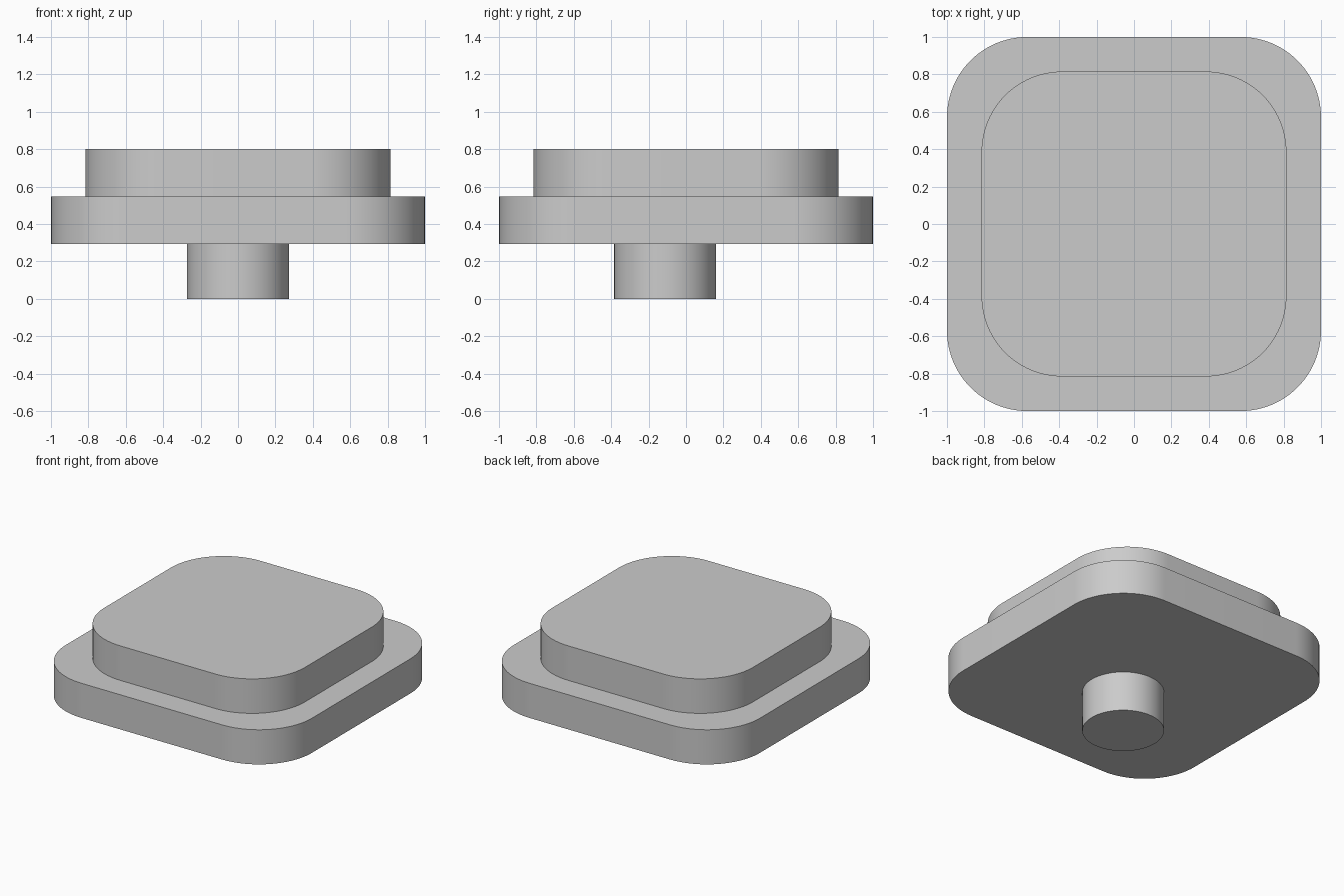
import bpy
import bmesh
from math import cos, sin, pi, radians

cube = bpy.data.objects.get("Cube")
if cube:
    bpy.data.objects.remove(cube, do_unlink=True)

GREY = (0.6, 0.6, 0.6, 1)
grey = bpy.data.materials.new("plain_grey")
grey.use_nodes = True
grey.diffuse_color = GREY
grey.node_tree.nodes["Principled BSDF"].inputs["Base Color"].default_value = GREY


def rounded_slab(name, half, radius, bottom, top, y=0, steps=24):
    """Extrude a square with rounded corners; half == radius gives a cylinder."""
    inner = half - radius
    bm = bmesh.new()
    outline = []
    for corner, (sx, sy) in enumerate([(1, 1), (-1, 1), (-1, -1), (1, -1)]):
        for i in range(steps + 1):
            a = (corner + i / steps) * pi / 2
            outline.append(bm.verts.new((sx * inner + radius * cos(a),
                                         y + sy * inner + radius * sin(a), bottom)))
    base = bm.faces.new(outline)
    lid = bmesh.ops.extrude_face_region(bm, geom=[base], use_keep_orig=True)
    bmesh.ops.translate(bm, vec=(0, 0, top - bottom),
                        verts=[g for g in lid["geom"] if isinstance(g, bmesh.types.BMVert)])
    bmesh.ops.remove_doubles(bm, verts=bm.verts, dist=1e-5)
    bmesh.ops.recalc_face_normals(bm, faces=bm.faces)
    mesh = bpy.data.meshes.new(name)
    bm.to_mesh(mesh)
    bm.free()
    mesh.materials.append(grey)
    obj = bpy.data.objects.new(name, mesh)
    bpy.context.collection.objects.link(obj)
    bpy.ops.object.select_all(action='DESELECT')
    obj.select_set(True)
    bpy.context.view_layer.objects.active = obj
    bpy.ops.object.shade_smooth_by_angle(angle=radians(30))


# Round peg underneath, set slightly toward the front
rounded_slab("peg", 0.272, 0.272, 0, 0.293, y=-0.112)
# Wide flange
rounded_slab("flange", 1, 0.43, 0.293, 0.547)
# Smaller raised block on top
rounded_slab("top_block", 0.815, 0.43, 0.547, 0.8)
